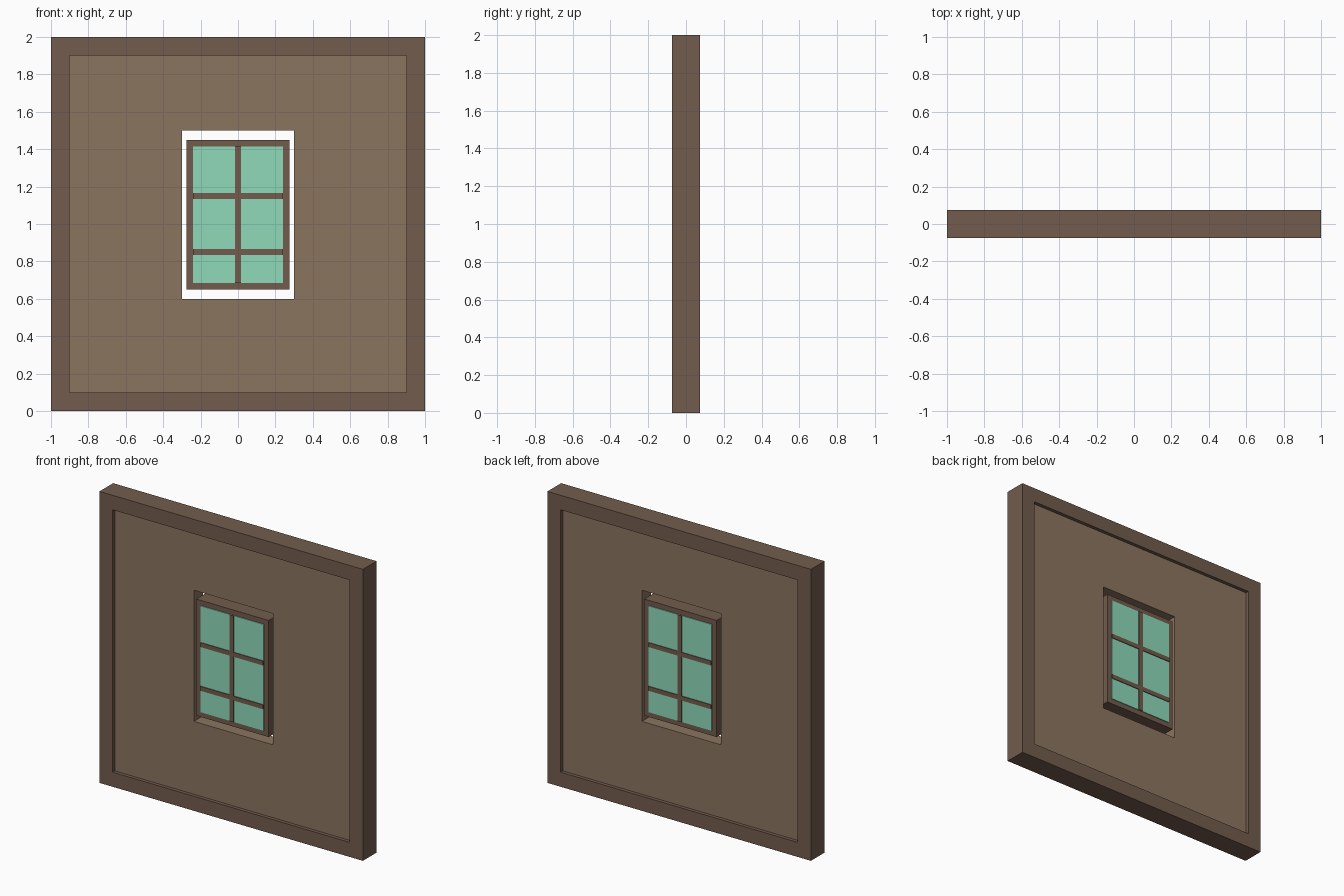
import bpy, bmesh

if "Cube" in bpy.data.objects:
    bpy.data.objects.remove(bpy.data.objects["Cube"])


def material(name, rgb):
    m = bpy.data.materials.new(name)
    m.diffuse_color = (*rgb, 1.0)
    m.use_nodes = True
    m.node_tree.nodes["Principled BSDF"].inputs["Base Color"].default_value = m.diffuse_color
    return m


def finish(bm, name, mat):
    bmesh.ops.recalc_face_normals(bm, faces=bm.faces)
    me = bpy.data.meshes.new(name)
    bm.to_mesh(me)
    bm.free()
    me.materials.append(mat)
    ob = bpy.data.objects.new(name, me)
    bpy.context.collection.objects.link(ob)
    return ob


def ring(name, outer, inner, half_depth, mat):
    """Rectangular ring; outer and inner are (half width, bottom z, top z)."""
    bm = bmesh.new()
    loops = []
    for (w, z0, z1), y in ((outer, -half_depth), (inner, -half_depth),
                           (inner, half_depth), (outer, half_depth)):
        corners = ((-w, z0), (w, z0), (w, z1), (-w, z1))
        loops.append([bm.verts.new((x, y, z)) for x, z in corners])
    for i in range(4):
        a, b = loops[i], loops[(i + 1) % 4]
        for j in range(4):
            k = (j + 1) % 4
            bm.faces.new((a[j], a[k], b[k], b[j]))
    return finish(bm, name, mat)


def slab(name, half_width, z0, z1, half_depth, mat):
    bm = bmesh.new()
    bmesh.ops.create_cube(bm, size=1)
    bmesh.ops.scale(bm, vec=(2 * half_width, 2 * half_depth, z1 - z0), verts=bm.verts)
    bmesh.ops.translate(bm, vec=(0, 0, (z0 + z1) / 2), verts=bm.verts)
    return finish(bm, name, mat)


timber = material("dark_timber", (0.171, 0.107, 0.074))
plaster = material("brown_wall", (0.258, 0.178, 0.117))
glass = material("green_glass", (0.275, 0.701, 0.491))

# Wall with its border and window opening
ring("wall_border", (1.0, 0.0, 2.0), (0.9, 0.1, 1.9), 0.074, timber)
ring("wall_panel", (0.9, 0.1, 1.9), (0.3, 0.6, 1.5), 0.05, plaster)

# Window standing free inside the opening
pane = (0.24, 0.685, 1.415)
ring("window_frame", (0.275, 0.65, 1.45), pane, 0.06, timber)
slab("window_glass", *pane, 0.065, glass)

# Glazing bars stand proud of the glass on both sides
slab("vertical_bar", 0.015, pane[1], pane[2], 0.07, timber)
for label, z in (("lower", 0.85), ("upper", 1.15)):
    slab(label + "_bar", pane[0], z - 0.015, z + 0.015, 0.07, timber)
